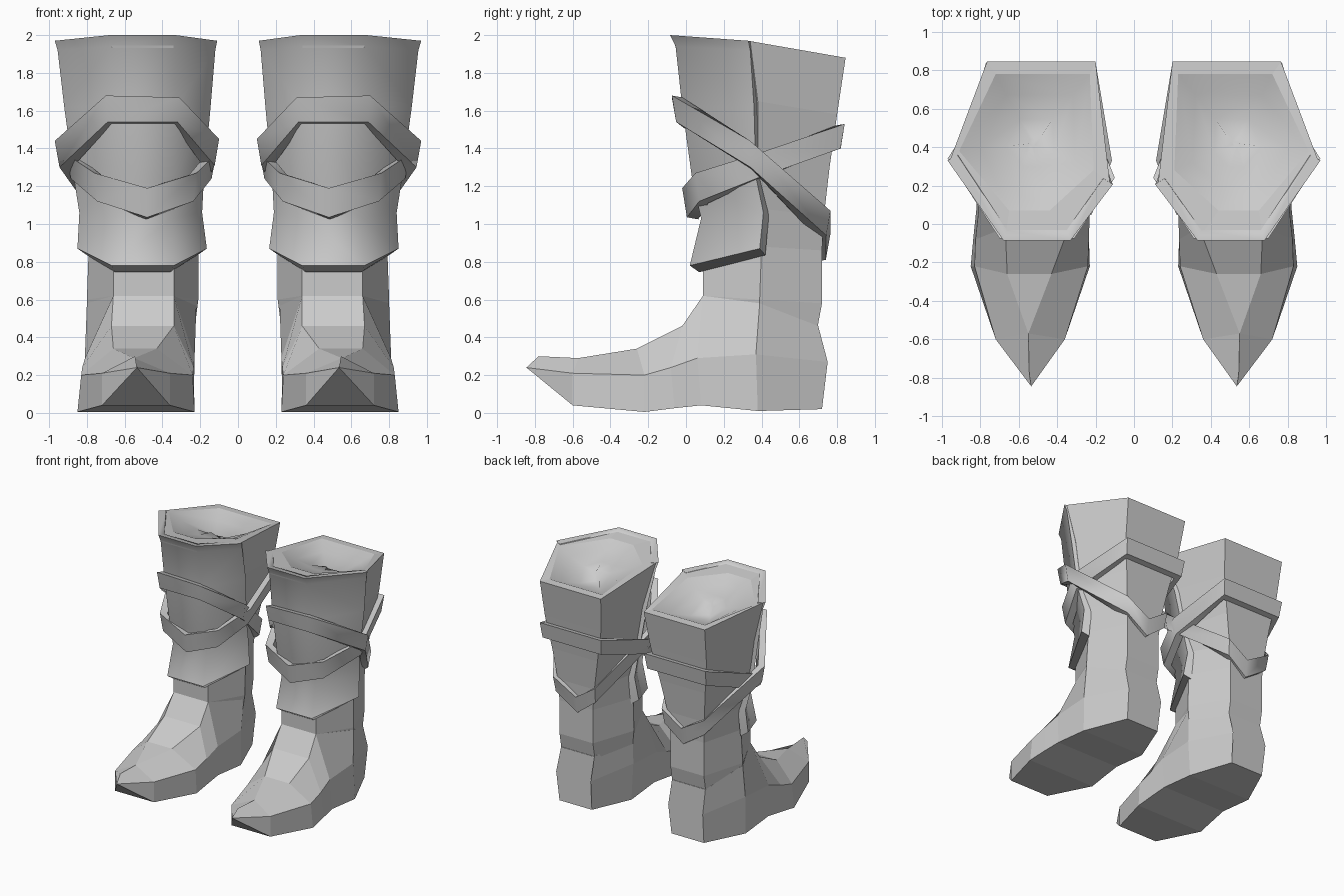
import bpy, bmesh, math

if "Cube" in bpy.data.objects:
    bpy.data.objects.remove(bpy.data.objects["Cube"])

grey = bpy.data.materials.new("worn grey")
grey.diffuse_color = (0.6, 0.6, 0.6, 1)
grey.use_nodes = True
grey.node_tree.nodes["Principled BSDF"].inputs["Base Color"].default_value = grey.diffuse_color


def loft(name, rings, caps=(True, True), smooth=None, cyclic=False, flip=False):
    """Skin a list of equal-length closed rings, then mirror to make the pair."""
    bm = bmesh.new()
    vs = [[bm.verts.new(p) for p in r] for r in rings]
    n = len(rings[0])
    pairs = list(zip(vs, vs[1:])) + ([(vs[-1], vs[0])] if cyclic else [])
    for a, b in pairs:
        for i in range(n):
            j = (i + 1) % n
            bm.faces.new((a[i], b[i], b[j], a[j]))
    if caps[0]:
        bm.faces.new(vs[0])
    if caps[1]:
        bm.faces.new(vs[-1][::-1])
    bmesh.ops.remove_doubles(bm, verts=bm.verts, dist=0.0005)
    bmesh.ops.recalc_face_normals(bm, faces=bm.faces)
    if flip and sum(f.normal.z for f in bm.faces) < 0:
        bmesh.ops.reverse_faces(bm, faces=bm.faces)
    me = bpy.data.meshes.new(name)
    bm.to_mesh(me)
    bm.free()
    ob = bpy.data.objects.new(name, me)
    bpy.context.collection.objects.link(ob)
    me.materials.append(grey)
    bpy.context.view_layer.objects.active = ob
    ob.select_set(True)
    if smooth:
        bpy.ops.object.shade_smooth_by_angle(angle=math.radians(smooth))
    ob.modifiers.new("pair", 'MIRROR').use_mirror_merge = False
    ob.select_set(False)
    return ob


def hexa(front, side, back, dy=0.0):
    """Six-sided ring; each argument is (inner x, outer x, y, z)."""
    f, s, b = front, side, back
    return [(f[0], f[2], f[3]), (f[1], f[2], f[3]), (s[1], s[2], s[3]),
            (b[1], b[2], b[3]), (b[0], b[2], b[3]), (s[0], s[2] - dy, s[3])]


# leg shaft, from the ankle up to the flat rim
opening = hexa((.44, .65, .07, 1.975), (.21, .91, .38, 1.955), (.23, .72, .78, 1.885), .10)
loft("shaft", [
    hexa((.36, .64, .12, .40), (.24, .79, .38, .36), (.36, .67, .69, .42)),
    hexa((.34, .66, .09, .62), (.21, .80, .39, .60), (.36, .67, .72, .58)),
    hexa((.34, .66, .09, .76), (.21, .79, .40, .88), (.36, .67, .72, .86)),
    hexa((.36, .65, .12, 1.05), (.22, .81, .41, 1.08), (.34, .68, .73, 1.04)),
    hexa((.36, .65, .08, 1.35), (.20, .85, .38, 1.30), (.29, .71, .76, 1.30)),
    hexa((.35, .66, .02, 1.65), (.17, .90, .38, 1.65), (.23, .75, .80, 1.58), .06),
    hexa((.34, .67, -.07, 1.993), (.125, .955, .34, 1.968), (.20, .765, .845, 1.88), .13),
    opening,
], caps=(True, False))


def shrink(ring, k, drop):
    """Scale a ring towards the middle of the opening and sink it."""
    return [(.53 + (x - .53) * k, .42 + (y - .42) * k, z - drop) for x, y, z in ring]


# softly hollowed lining inside the rim
loft("lining", [opening, shrink(opening, .7, .05), shrink(opening, .35, .09),
                shrink(opening, 0.05, .10)],
     caps=(False, True), smooth=60, flip=True)


def section(sole, ridge, top):
    """Foot cross-section; each argument is (inner x, outer x, y, z)."""
    out = [(p[1], p[2], p[3]) for p in (sole, ridge, top)]
    inn = [(p[0], p[2], p[3]) for p in (top, ridge, sole)]
    return out + inn


# foot, from heel to pointed upturned toe
loft("foot", [
    section((.37, .67, .72, .02), (.36, .68, .75, .27), (.36, .67, .70, .46)),
    section((.24, .82, .38, .01), (.23, .81, .37, .31), (.22, .80, .39, .58)),
    section((.24, .82, .08, .04), (.23, .81, .06, .29), (.34, .66, .09, .62)),
    section((.235, .835, -.06, .025), (.235, .825, -.08, .24), (.34, .67, -.02, .46)),
    section((.23, .85, -.22, .005), (.24, .83, -.22, .20), (.43, .66, -.26, .34)),
    section((.36, .72, -.60, .04), (.36, .72, -.60, .21), (.55, .55, -.57, .29)),
    section((.535, .535, -.845, .24), (.535, .535, -.845, .24), (.545, .545, -.78, .30)),
])


def guard_ring(s, f, drop=0.0, t=.05):
    """Outer line of the guard, then the same line set in by its thickness."""
    ys = s[2] - .13 * max(0, s[3] - 1.4) / .6
    return [(s[0], ys, s[3]), (f[0], f[2], f[3]), (f[1], f[2], f[3]), (s[1], s[2], s[3]),
            (s[1] - t, s[2] + .03, s[3] - drop), (f[1] - .02, f[2] + t, f[3] - drop),
            (f[0] + .02, f[2] + t, f[3] - drop), (s[0] + t, ys + .03, s[3] - drop)]


# flared shin guard: (side inner x, outer x, y, z), (front inner x, outer x, y, z)
loft("shin_guard", [
    guard_ring((.11, .97, .33, 1.97), (.33, .68, -.085, 2.0), .005),
    guard_ring((.12, .955, .34, 1.92), (.33, .68, -.055, 1.94)),
    guard_ring((.145, .92, .36, 1.62), (.33, .67, -.02, 1.62)),
    guard_ring((.18, .87, .37, 1.25), (.34, .66, .035, 1.22)),
    guard_ring((.19, .84, .41, 1.06), (.35, .66, .08, 1.03)),
    guard_ring((.165, .85, .39, .87), (.34, .67, .02, .78), .035)], smooth=65)


def strap(name, path, lean=0.025, t=0.06):
    """Closed band through (x, y, top z, bottom z), tilted out at the top."""
    rings = []
    for x, y, zt, zb in path:
        dx, dy = x - .51, y - .38
        d = math.hypot(dx, dy)
        ux, uy = dx / d, dy / d
        rings.append([(x - ux * k, y - uy * k, z) for k, z in
                      ((0, zt), (lean, zb), (lean + t, zb - .01), (t, zt - .01))])
    return loft(name, rings, caps=(False, False), smooth=65, cyclic=True)


# two crossing straps
strap("high_front_strap", [
    (.31, -.075, 1.67, 1.54), (.70, -.075, 1.68, 1.54), (.97, .34, 1.44, 1.30),
    (.70, .765, 1.07, .94), (.49, .765, .95, .81), (.31, .765, 1.07, .94),
    (.10, .24, 1.45, 1.31)])
strap("high_back_strap", [
    (.48, -.02, 1.19, 1.035), (.76, .05, 1.27, 1.12), (.91, .37, 1.37, 1.24),
    (.77, .84, 1.53, 1.40), (.20, .84, 1.53, 1.40), (.115, .33, 1.37, 1.24),
    (.22, .05, 1.27, 1.12)])
